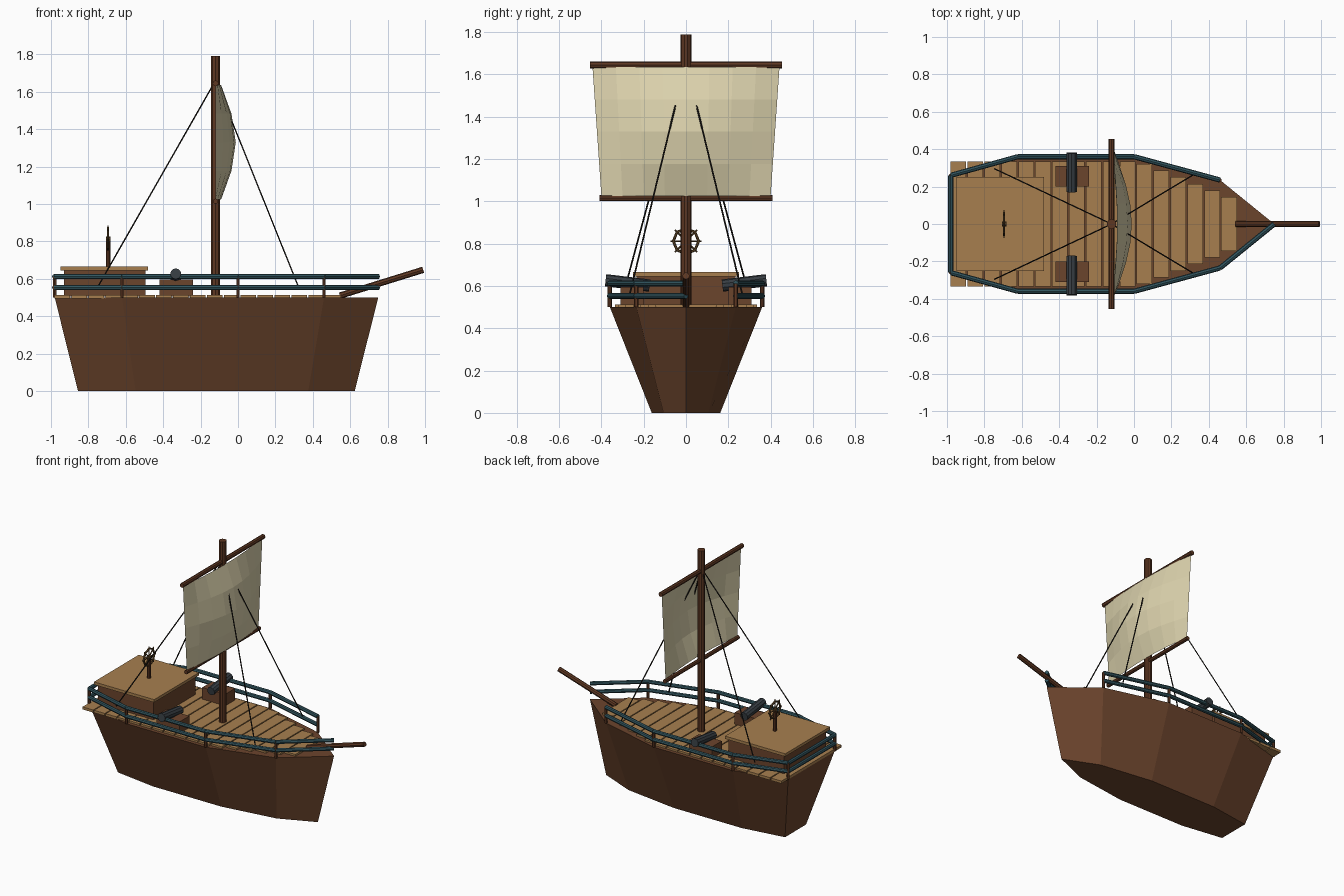
import bpy, bmesh, math
from mathutils import Vector

if "Cube" in bpy.data.objects:
    bpy.data.objects.remove(bpy.data.objects["Cube"])


def material(name, hexcode):
    m = bpy.data.materials.new(name)
    rgb = [int(hexcode[i:i + 2], 16) / 255 for i in (0, 2, 4)]
    m.diffuse_color = [c ** 2.2 for c in rgb] + [1]
    m.use_nodes = True
    m.node_tree.nodes["Principled BSDF"].inputs["Base Color"].default_value = m.diffuse_color
    return m


HULL = material("hull_wood", "6b4630")
SPAR = material("spar_wood", "5e3a27")
PLANK = material("plank_wood", "a67e50")
RAIL = material("painted_rail", "35565f")
IRON = material("iron", "3a4045")
CLOTH = material("canvas", "dcd2ac")
ROPE = material("rope", "25221f")
WHEEL = material("wheel_wood", "5f472b")


def mesh_object(name, verts, faces, mat):
    me = bpy.data.meshes.new(name)
    me.from_pydata(verts, [], faces)
    bm = bmesh.new()
    bm.from_mesh(me)
    bmesh.ops.recalc_face_normals(bm, faces=bm.faces)
    bm.to_mesh(me)
    bm.free()
    me.materials.append(mat)
    ob = bpy.data.objects.new(name, me)
    bpy.context.collection.objects.link(ob)
    return ob


def box(name, lo, hi, mat):
    lo, hi = Vector(lo), Vector(hi)
    bpy.ops.mesh.primitive_cube_add(size=1, location=(lo + hi) / 2)
    ob = bpy.context.object
    ob.name = name
    ob.scale = hi - lo
    ob.data.materials.append(mat)
    return ob


def rod(name, a, b, r, mat, sides=8):
    a, b = Vector(a), Vector(b)
    bpy.ops.mesh.primitive_cylinder_add(vertices=sides, radius=r, depth=(b - a).length,
                                        location=(a + b) / 2)
    ob = bpy.context.object
    ob.name = name
    ob.rotation_euler = (b - a).to_track_quat('Z', 'Y').to_euler()
    ob.data.materials.append(mat)
    return ob


# Hull: deck outline tapered down to a smaller flat bottom
half = [(-0.98, 0.26), (-0.62, 0.36), (0, 0.36), (0.46, 0.235)]
outline = [(x, -y) for x, y in half] + [(0.75, 0)] + half[::-1]
n = len(outline)
bottom = [(-0.12 + (x + 0.12) * 0.855, y * 0.45, 0) for x, y in outline]
top = [(x, y, 0.5) for x, y in outline]
sides = [(i, (i + 1) % n, n + (i + 1) % n, n + i) for i in range(n)]
mesh_object("hull", bottom + top, [tuple(range(n)), tuple(range(n, 2 * n))] + sides, HULL)

# Deck planks, stepping narrower towards the bow
for i in range(17):
    x = -0.98 + i * 0.0904
    w = min(0.335, 0.145 + 0.035 * (16 - i))
    box("deck_plank", (x, -w, 0.495), (x + 0.083, w, 0.513), PLANK)

# Rails: port side stops short, starboard side runs to the bow
path = half[::-1] + [(x, -y) for x, y in half] + [(0.75, 0)]
for z in (0.553, 0.612):
    for a, b in zip(path, path[1:]):
        rod("rail", (*a, z), (*b, z), 0.014, RAIL)
for x, y in path[:-1]:
    rod("rail_post", (x, y, 0.5), (x, y, 0.612), 0.01, SPAR, 6)

# Raised stern cabin
box("cabin", (-0.93, -0.235, 0.505), (-0.495, 0.235, 0.645), HULL)
box("cabin_roof", (-0.95, -0.25, 0.645), (-0.48, 0.25, 0.665), PLANK)

# Steering wheel
wc = Vector((-0.695, 0, 0.812))
rod("wheel_post", (-0.695, 0, 0.66), (-0.695, 0, 0.805), 0.012, SPAR)
bpy.ops.mesh.primitive_torus_add(major_segments=8, minor_segments=6, major_radius=0.06,
                                 minor_radius=0.007, location=wc,
                                 rotation=(0, math.pi / 2, 0))
bpy.context.object.name = "wheel_rim"
bpy.context.object.data.materials.append(WHEEL)
for k in range(4):
    d = Vector((0, math.cos(k * math.pi / 4), math.sin(k * math.pi / 4))) * 0.074
    rod("wheel_spoke", wc - d, wc + d, 0.004, WHEEL, 6)
rod("wheel_hub", wc - Vector((0.012, 0, 0)), wc + Vector((0.012, 0, 0)), 0.013, WHEEL)

# Cannons on carriages
for s in (-1, 1):
    box("cannon_carriage", (-0.42, min(s * 0.2, s * 0.31), 0.505),
        (-0.24, max(s * 0.2, s * 0.31), 0.595), HULL)
    rod("cannon_barrel", (-0.333, s * 0.172, 0.602), (-0.333, s * 0.38, 0.627), 0.029, IRON, 10)

# Mast, yards and bowsprit
rod("mast", (-0.12, 0, 0.5), (-0.12, 0, 1.79), 0.026, SPAR, 10)
rod("upper_yard", (-0.12, -0.455, 1.645), (-0.12, 0.455, 1.645), 0.016, SPAR)
rod("lower_yard", (-0.12, -0.41, 1.015), (-0.12, 0.41, 1.015), 0.014, SPAR)
rod("bowsprit", (0.545, 0, 0.51), (0.99, 0, 0.648), 0.017, SPAR)

# Sail: tapered grid billowing forward
cols, rows = 8, 4
verts = []
for j in range(rows + 1):
    v = j / rows
    for i in range(cols + 1):
        u = 2 * i / cols - 1
        bulge = (0.03 + 0.078 * math.sin(math.pi * v)) * math.cos(u * math.pi / 2)
        verts.append((-0.12 + bulge, u * (0.40 + 0.042 * v), 1.025 + 0.61 * v))
c = cols + 1
faces = [(j * c + i, j * c + i + 1, (j + 1) * c + i + 1, (j + 1) * c + i)
         for j in range(rows) for i in range(cols)]
mesh_object("sail", verts, faces, CLOTH)

# Rigging ropes
for s in (-1, 1):
    rod("fore_rope", (-0.12, 0, 1.66), (0.32, s * 0.265, 0.565), 0.004, ROPE, 6)
    rod("aft_rope", (-0.12, 0, 1.66), (-0.745, s * 0.295, 0.565), 0.004, ROPE, 6)
